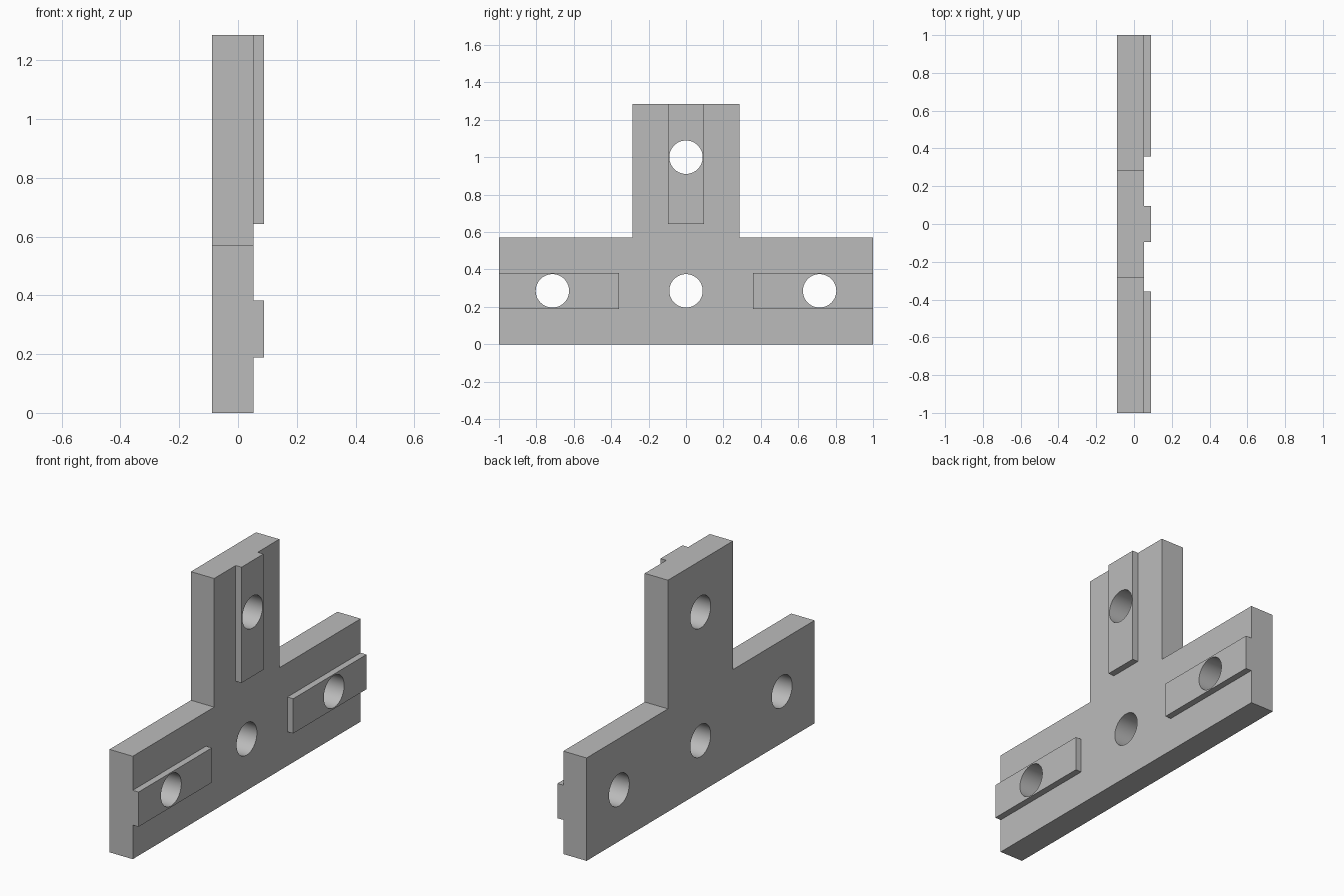
import bpy
import bmesh
import math
from mathutils import Matrix

cube = bpy.data.objects.get("Cube")
if cube:
    bpy.data.objects.remove(cube, do_unlink=True)

# Main dimensions
BACK, FACE, RIB_TOP = -0.0893, 0.0536, 0.0893
BAR_H, TOTAL_H, STEM = 0.5714, 1.2857, 0.2857
HOLE_R, HOLE_Z, HOLE_Y = 0.0893, 0.2857, 0.7143
RIB_HALF, RIB_START, STEM_RIB_Z = 0.0964, 0.357, 0.643

grey = bpy.data.materials.new("light grey")
grey.use_nodes = True
colour = (0.5, 0.5, 0.5, 1)
grey.diffuse_color = colour
grey.node_tree.nodes["Principled BSDF"].inputs["Base Color"].default_value = colour


def make_object(name, bm):
    bmesh.ops.recalc_face_normals(bm, faces=bm.faces)
    mesh = bpy.data.meshes.new(name)
    bm.to_mesh(mesh)
    bm.free()
    mesh.materials.append(grey)
    obj = bpy.data.objects.new(name, mesh)
    bpy.context.collection.objects.link(obj)
    return obj


def prism(name, outline, x0, x1):
    """Extrude a (y, z) outline along x."""
    bm = bmesh.new()
    face = bm.faces.new([bm.verts.new((x0, y, z)) for y, z in outline])
    new = bmesh.ops.extrude_face_region(bm, geom=[face])["geom"]
    verts = [v for v in new if isinstance(v, bmesh.types.BMVert)]
    bmesh.ops.translate(bm, verts=verts, vec=(x1 - x0, 0, 0))
    return make_object(name, bm)


def rib(name, y0, y1, z0, z1):
    return prism(name, [(y0, z0), (y1, z0), (y1, z1), (y0, z1)], 0, RIB_TOP)


def combine(target, other, operation):
    """Apply a boolean and discard the helper."""
    mod = target.modifiers.new(operation.lower(), "BOOLEAN")
    mod.operation, mod.solver, mod.object = operation, "EXACT", other
    bpy.context.view_layer.objects.active = target
    bpy.ops.object.modifier_apply(modifier=mod.name)
    bpy.data.objects.remove(other, do_unlink=True)


# T-shaped plate
right_half = [(1, 0), (1, BAR_H), (STEM, BAR_H), (STEM, TOTAL_H)]
left_half = [(-y, z) for y, z in reversed(right_half)]
plate = prism("t_plate", right_half + left_half, BACK, FACE)

# Raised locating ribs, flush with the ends of the three arms
low, high = HOLE_Z - RIB_HALF, HOLE_Z + RIB_HALF
combine(plate, rib("front_rib", -1, -RIB_START, low, high), "UNION")
combine(plate, rib("back_rib", RIB_START, 1, low, high), "UNION")
combine(plate, rib("stem_rib", -RIB_HALF, RIB_HALF, STEM_RIB_Z, TOTAL_H), "UNION")

# Bolt holes
bm = bmesh.new()
for y, z in [(-HOLE_Y, HOLE_Z), (0, HOLE_Z), (HOLE_Y, HOLE_Z), (0, 1)]:
    place = Matrix.Translation((0, y, z)) @ Matrix.Rotation(math.pi / 2, 4, "Y")
    bmesh.ops.create_cone(bm, cap_ends=True, segments=64, radius1=HOLE_R,
                          radius2=HOLE_R, depth=0.5, matrix=place)
combine(plate, make_object("hole_cutter", bm), "DIFFERENCE")

# Smooth hole walls, sharp edges elsewhere
bpy.ops.object.select_all(action="DESELECT")
plate.select_set(True)
bpy.context.view_layer.objects.active = plate
bpy.ops.object.shade_smooth_by_angle(angle=math.radians(30))
